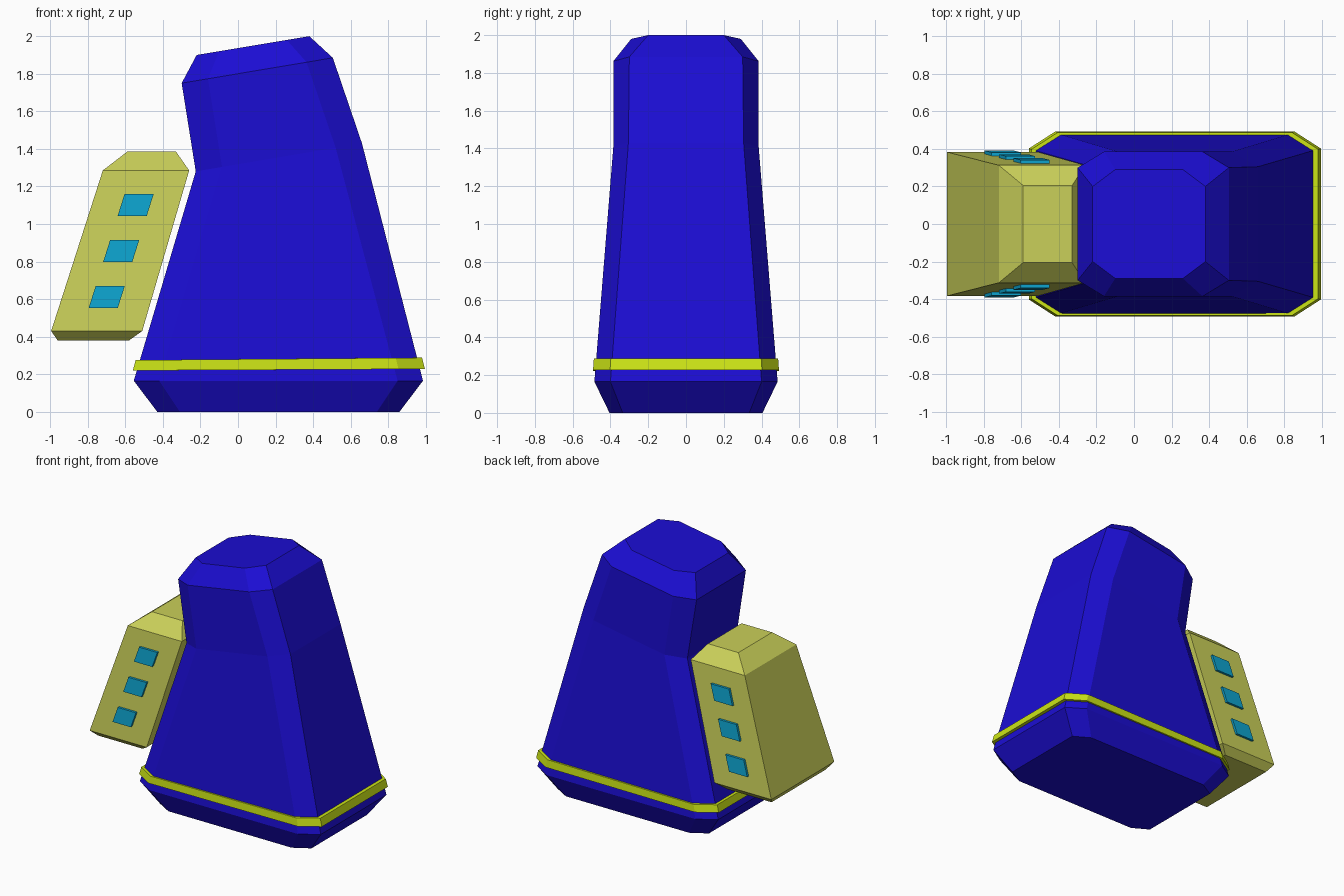
import bpy, bmesh

if "Cube" in bpy.data.objects:
    bpy.data.objects.remove(bpy.data.objects["Cube"])


def material(name, rgb):
    m = bpy.data.materials.new(name)
    m.diffuse_color = (*rgb, 1)
    m.use_nodes = True
    m.node_tree.nodes["Principled BSDF"].inputs["Base Color"].default_value = m.diffuse_color
    return m


def octagon(x0, x1, z0, z1, hy, cx, cy):
    """Chamfered rectangle; height runs linearly from z0 at x0 to z1 at x1."""
    pts = [(x0 + cx, -hy), (x1 - cx, -hy), (x1, -hy + cy), (x1, hy - cy),
           (x1 - cx, hy), (x0 + cx, hy), (x0, hy - cy), (x0, -hy + cy)]
    return [(x, y, z0 + (z1 - z0) * (x - x0) / (x1 - x0)) for x, y in pts]


def rectangle(x0, x1, z, hy):
    return [(x0, -hy, z), (x1, -hy, z), (x1, hy, z), (x0, hy, z)]


def loft(name, rings, mat, closed=False):
    """Skin a stack of rings, capped at both ends or closed into a loop."""
    bm = bmesh.new()
    vs = [[bm.verts.new(p) for p in r] for r in rings]
    n = len(vs[0])
    pairs = list(zip(vs, vs[1:])) + ([(vs[-1], vs[0])] if closed else [])
    for a, b in pairs:
        for i in range(n):
            j = (i + 1) % n
            bm.faces.new((a[i], a[j], b[j], b[i]))
    if not closed:
        bm.faces.new(vs[0][::-1])
        bm.faces.new(vs[-1])
    bmesh.ops.recalc_face_normals(bm, faces=bm.faces)
    me = bpy.data.meshes.new(name)
    bm.to_mesh(me)
    bm.free()
    ob = bpy.data.objects.new(name, me)
    ob.data.materials.append(mat)
    bpy.context.collection.objects.link(ob)
    return ob


blue = material("blue", (0.011, 0.004, 0.65))
lime = material("lime", (0.60, 0.78, 0.008))
olive = material("olive", (0.59, 0.63, 0.10))
cyan = material("cyan", (0.004, 0.37, 0.62))

# Leaning body with bevelled foot and head
loft("body", [
    octagon(-0.43, 0.86, 0, 0, 0.405, 0.12, 0.07),
    octagon(-0.555, 0.985, 0.165, 0.165, 0.485, 0.135, 0.085),
    octagon(-0.225, 0.66, 1.28, 1.43, 0.385, 0.14, 0.08),
    octagon(-0.30, 0.505, 1.75, 1.885, 0.385, 0.14, 0.085),
    octagon(-0.22, 0.38, 1.90, 2.00, 0.29, 0.12, 0.09),
], blue)

# Thin band around the foot
loft("foot_band", [
    octagon(-0.56, 0.995, 0.22, 0.228, 0.492, 0.14, 0.09),
    octagon(-0.545, 0.98, 0.275, 0.288, 0.488, 0.14, 0.09),
    octagon(-0.515, 0.945, 0.275, 0.288, 0.465, 0.13, 0.085),
    octagon(-0.53, 0.96, 0.22, 0.228, 0.468, 0.13, 0.085),
], lime, closed=True)

# Backpack
loft("backpack", [
    rectangle(-0.96, -0.58, 0.38, 0.33),
    rectangle(-0.995, -0.51, 0.43, 0.383),
    rectangle(-0.72, -0.26, 1.285, 0.313),
    rectangle(-0.59, -0.33, 1.385, 0.205),
], olive)

# Three slanted panels on each side of the backpack
for side, label in ((-1, "front"), (1, "back")):
    for k in range(3):
        x, z = -0.795 + 0.077 * k, 0.553 + 0.245 * k
        rings = []
        for out in (-0.01, 0.018):
            ring = []
            for dx, dz in ((0, 0), (0.155, 0), (0.192, 0.117), (0.037, 0.117)):
                wall = 0.383 - 0.07 * (z + dz - 0.43) / 0.855
                ring.append((x + dx, side * (wall + out), z + dz))
            rings.append(ring)
        loft(f"{label}_panel_{k + 1}", rings, cyan)
